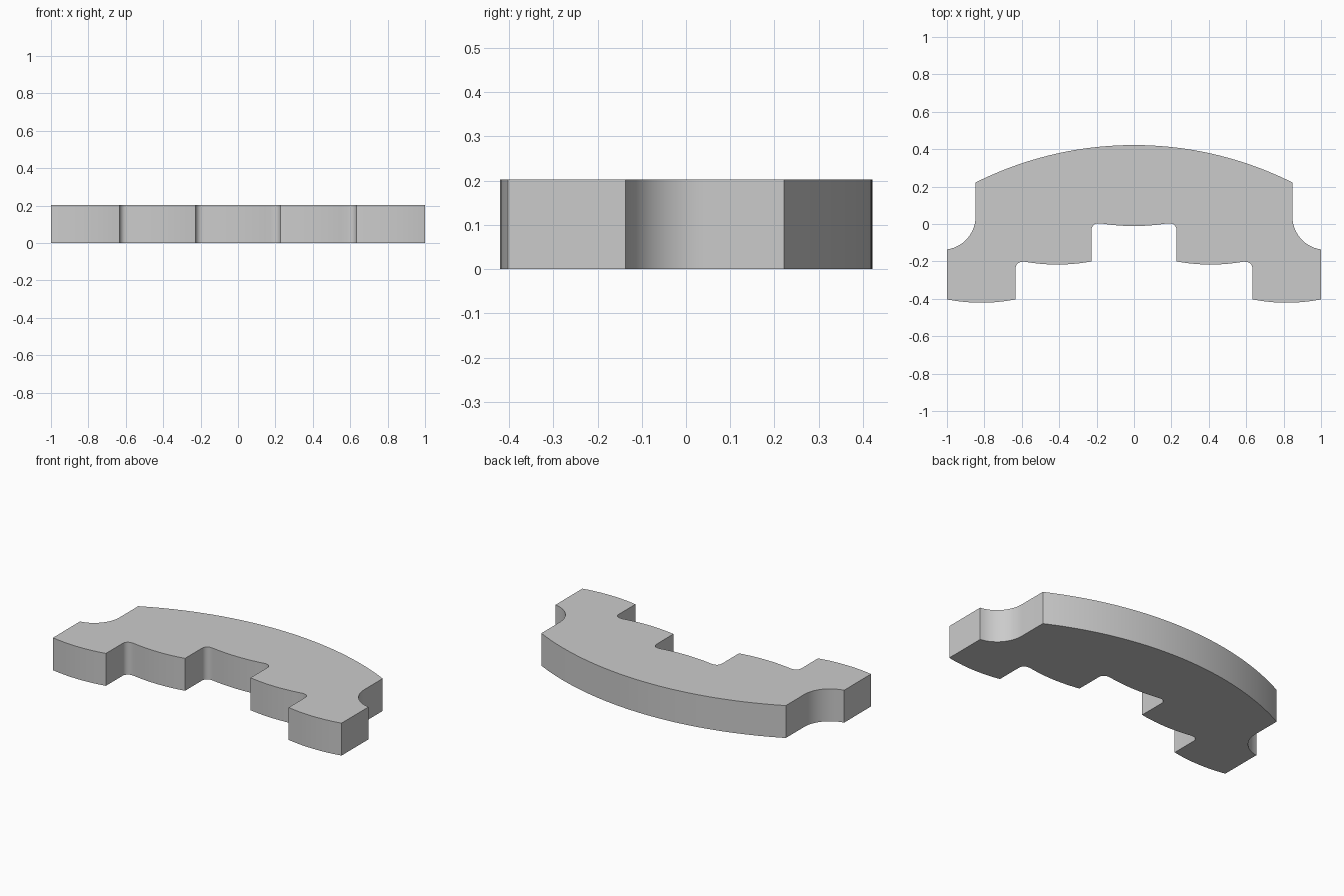
import bpy, bmesh
from math import radians, sin, cos, sqrt, asin

cube = bpy.data.objects.get("Cube")
if cube:
    bpy.data.objects.remove(cube, do_unlink=True)

HEIGHT = 0.203


def arc(cx, cy, r, start, end, steps):
    """Points on a circle between two angles in degrees."""
    angles = [radians(start + (end - start) * i / steps) for i in range(steps + 1)]
    return [(cx + r * cos(a), cy + r * sin(a)) for a in angles]


def bow(x0, x1, mid, y, sag, steps):
    """Shallow arc from x0 to x1 on a chord centred at mid, dipping by sag."""
    half = max(abs(x0 - mid), abs(x1 - mid))
    r = (half * half + sag * sag) / (2 * abs(sag))
    sign = 1 if sag > 0 else -1
    pts = []
    for i in range(steps + 1):
        x = x0 + (x1 - x0) * i / steps
        rise = sqrt(r * r - (x - mid) ** 2) - (r - abs(sag))
        pts.append((x, y - sign * rise))
    return pts


# Half outline, from the back centre round the +x side to the front centre
half = bow(0, 0.847, 0, 0.222, -0.2, 24)                # curved back
half += arc(1.025, 0.04, 0.178, 180, 262, 14)           # scooped side
half += bow(1.0, 0.633, 0.8165, -0.403, 0.018, 10)      # foot
half += arc(0.598, -0.237, 0.035, 0, 90, 6)             # outer fillet
half += bow(0.585, 0.227, 0.41, -0.2, 0.017, 10)        # step
half += arc(0.192, -0.031, 0.035, 0, 90, 6)             # inner fillet
half += bow(0.175, 0, 0, 0.003, 0.014, 6)               # middle
outline = half + [(-x, y) for x, y in half[-2:0:-1]]

# Extrude the outline into a plate
bm = bmesh.new()
base = bm.faces.new([bm.verts.new((x, y, 0)) for x, y in outline])
top = bmesh.ops.extrude_face_region(bm, geom=[base])
bmesh.ops.translate(bm, vec=(0, 0, HEIGHT),
                    verts=[g for g in top["geom"] if isinstance(g, bmesh.types.BMVert)])
if not any(f.normal.z < -0.9 for f in bm.faces):
    base.normal_flip()
bmesh.ops.recalc_face_normals(bm, faces=bm.faces)
mesh = bpy.data.meshes.new("stepped_arch_plate")
bm.to_mesh(mesh)
bm.free()
plate = bpy.data.objects.new("stepped_arch_plate", mesh)
bpy.context.collection.objects.link(plate)

# Plain grey material
grey = bpy.data.materials.new("light_grey")
grey.use_nodes = True
color = (0.6, 0.6, 0.6, 1)
grey.diffuse_color = color
grey.node_tree.nodes["Principled BSDF"].inputs["Base Color"].default_value = color
mesh.materials.append(grey)

bpy.context.view_layer.objects.active = plate
plate.select_set(True)
bpy.ops.object.shade_smooth_by_angle(angle=radians(30))
